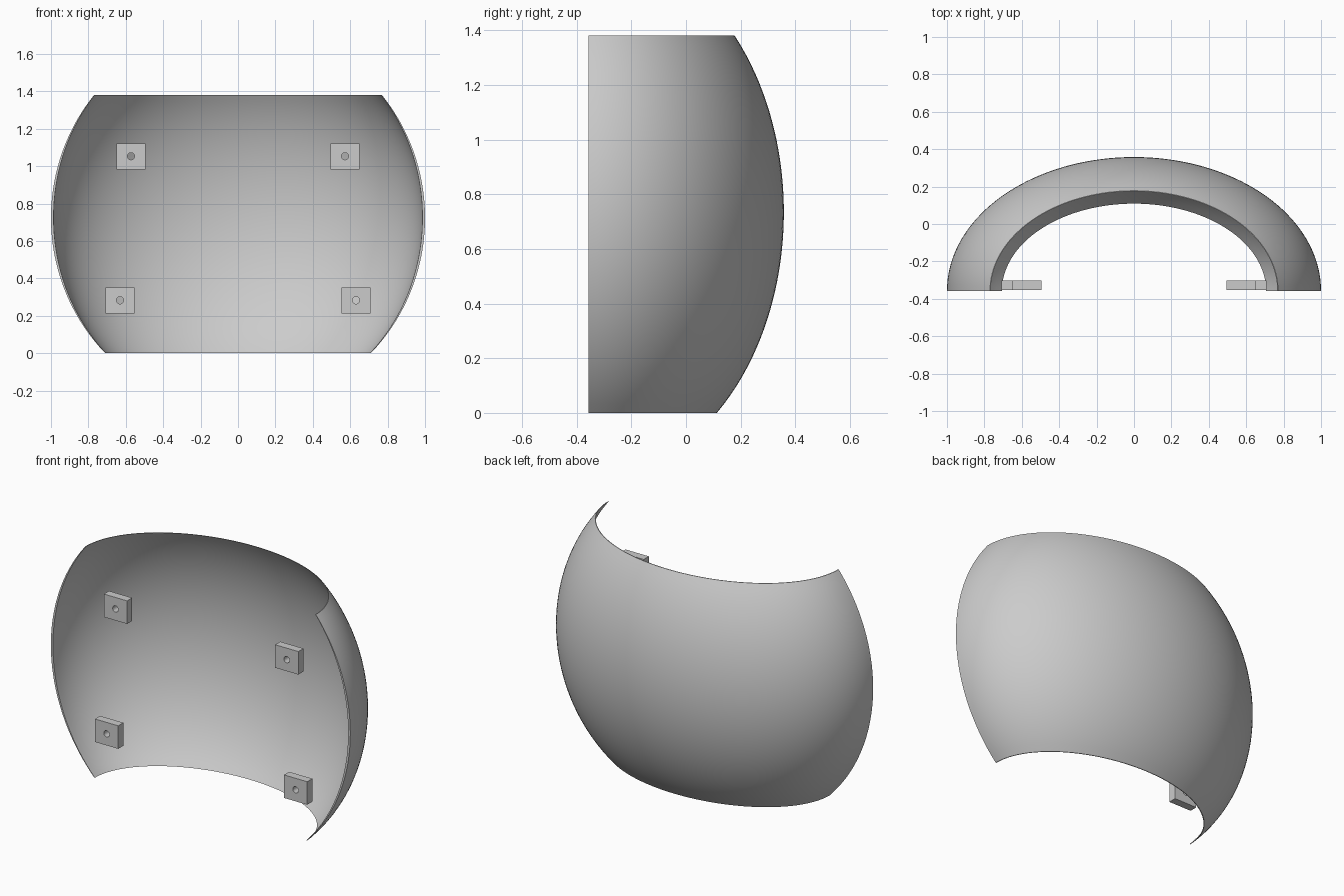
import bpy, bmesh, math

if "Cube" in bpy.data.objects:
    bpy.data.objects.remove(bpy.data.objects["Cube"])

H = 1.38        # overall height
FRONT = -0.357  # flat open side
DEPTH = 0.715   # largest depth of the shell
COLS, ROWS = 72, 40

grey = bpy.data.materials.new("light_grey")
grey.diffuse_color = (0.6, 0.6, 0.6, 1)
grey.use_nodes = True
grey.node_tree.nodes["Principled BSDF"].inputs["Base Color"].default_value = grey.diffuse_color


def finish(name, bm):
    bmesh.ops.recalc_face_normals(bm, faces=bm.faces)
    mesh = bpy.data.meshes.new(name)
    bm.to_mesh(mesh)
    bm.free()
    ob = bpy.data.objects.new(name, mesh)
    bpy.context.collection.objects.link(ob)
    mesh.materials.append(grey)
    bpy.ops.object.select_all(action='DESELECT')
    ob.select_set(True)
    bpy.context.view_layer.objects.active = ob
    bpy.ops.object.shade_smooth_by_angle(angle=math.radians(30))
    return ob


def oval(z, centre, half):
    return math.sqrt(1 - ((z - centre) / half) ** 2)


# Curved half shell: each level is a closed loop, outer arc then inner arc
bm = bmesh.new()
rings = []
for r in range(ROWS + 1):
    z = H * r / ROWS
    a = oval(z, 0.724, 1.028)
    b = DEPTH * oval(z, 0.734, 0.974)
    t = 0.004 + 0.010 * math.sin(math.pi * r / ROWS)
    angles = [math.pi * c / COLS for c in range(COLS + 1)]
    ring = [bm.verts.new((a * math.cos(u), FRONT + b * math.sin(u), z)) for u in angles]
    ring += [bm.verts.new(((a - t) * math.cos(u), FRONT + (b - t) * math.sin(u), z))
             for u in reversed(angles)]
    rings.append(ring)
n = len(rings[0])
for low, high in zip(rings, rings[1:]):
    for i in range(n):
        j = (i + 1) % n
        bm.faces.new((low[i], low[j], high[j], high[i]))
for ring in (rings[0], rings[-1]):
    for i in range(COLS):
        bm.faces.new((ring[i], ring[i + 1], ring[n - 2 - i], ring[n - 1 - i]))
finish("curved_shell", bm)


# Mounting blocks: square plates with a round hole through the middle
def block(name, x, z, w=0.155, h=0.139, radius=0.019, y0=-0.352, y1=-0.303):
    bm = bmesh.new()
    corner = math.atan2(h, w)
    angles = sorted([math.tau * k / 24 for k in range(24)] +
                    [corner, math.pi - corner, math.pi + corner, math.tau - corner])
    loops = []
    for u in angles:
        c, s = math.cos(u), math.sin(u)
        reach = min(w / 2 / max(abs(c), 1e-6), h / 2 / max(abs(s), 1e-6))
        loops.append([bm.verts.new((x + d * c, y, z + d * s))
                      for d, y in ((reach, y0), (reach, y1), (radius, y1), (radius, y0))])
    for i, p in enumerate(loops):
        q = loops[(i + 1) % len(loops)]
        for k in range(4):
            m = (k + 1) % 4
            bm.faces.new((p[k], p[m], q[m], q[k]))
    finish(name, bm)


for side, sx in (("left", -1), ("right", 1)):
    block("upper_block_" + side, sx * 0.572, 1.053)
    block("lower_block_" + side, sx * 0.631, 0.283)
